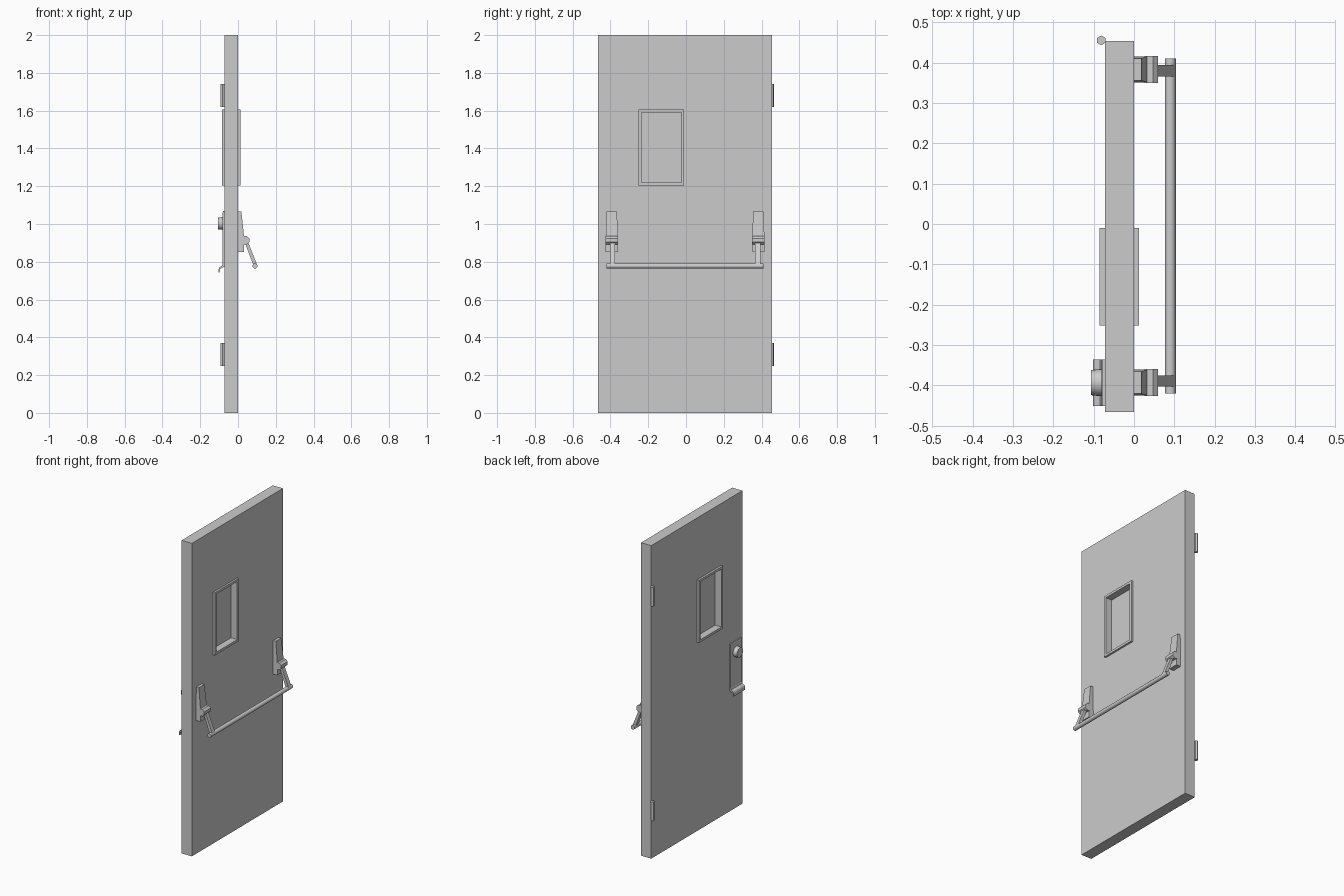
import bpy, bmesh, math
from mathutils import Vector

if "Cube" in bpy.data.objects:
    bpy.data.objects.remove(bpy.data.objects["Cube"])


def finish(name, bm):
    bmesh.ops.recalc_face_normals(bm, faces=bm.faces)
    me = bpy.data.meshes.new(name)
    bm.to_mesh(me)
    bm.free()
    ob = bpy.data.objects.new(name, me)
    bpy.context.collection.objects.link(ob)
    return ob


def box(name, x0, x1, y0, y1, z0, z1):
    bm = bmesh.new()
    bmesh.ops.create_cube(bm, size=1)
    for v in bm.verts:
        v.co = Vector((x0 + (v.co.x + .5) * (x1 - x0),
                       y0 + (v.co.y + .5) * (y1 - y0),
                       z0 + (v.co.z + .5) * (z1 - z0)))
    return finish(name, bm)


def extrude_y(name, profile, yc, width, taper_above=None, taper=1.0):
    """Extrude an (x, z) profile along y, optionally narrowing its upper end."""
    bm = bmesh.new()
    f = bm.faces.new([bm.verts.new((x, -width / 2, z)) for x, z in profile])
    ext = bmesh.ops.extrude_face_region(bm, geom=[f])["geom"]
    for v in ext:
        if isinstance(v, bmesh.types.BMVert):
            v.co.y = width / 2
    for v in bm.verts:
        if taper_above is not None and v.co.z > taper_above:
            v.co.y *= taper
        v.co.y += yc
    return finish(name, bm)


def rod(name, center, axis, length, r1, r2, sides, smooth=True):
    bm = bmesh.new()
    bmesh.ops.create_cone(bm, cap_ends=True, segments=sides,
                          radius1=r1, radius2=r2, depth=length)
    q = Vector((0, 0, 1)).rotation_difference(Vector(axis))
    for v in bm.verts:
        v.co = q @ v.co + Vector(center)
    ob = finish(name, bm)
    if smooth:
        bpy.ops.object.select_all(action='DESELECT')
        ob.select_set(True)
        bpy.context.view_layer.objects.active = ob
        bpy.ops.object.shade_smooth_by_angle(angle=math.radians(35))
    return ob


def cut(ob, cutter):
    m = ob.modifiers.new("cut", 'BOOLEAN')
    m.object = cutter
    m.operation = 'DIFFERENCE'
    m.solver = 'EXACT'
    cutter.hide_render = True
    cutter.hide_viewport = True


# Door leaf with window opening
door = box("door_leaf", -.072, 0, -.466, .454, 0, 2)
cut(door, box("leaf_cutter", -.2, .2, -.245, -.018, 1.211, 1.598))

# Window frame and recessed pane
frame = box("window_frame", -.085, .012, -.251, -.010, 1.205, 1.605)
cut(frame, box("frame_cutter", -.2, .2, -.236, -.025, 1.22, 1.59))
box("window_pane", -.040, -.032, -.240, -.021, 1.216, 1.594)

# Hinge barrels
for label, z in (("lower", .31), ("upper", 1.68)):
    rod(label + "_hinge", (-.081, .455, z), (0, 0, 1), .122, .012, .012, 6, False)

# Push bar brackets: tapered housing, pivot knuckle, swinging arm
housing = [(0, 1.065), (.018, 1.065), (.032, .935), (.032, .853), (0, .853)]
knuckle = [(.026, .936), (.047, .936), (.060, .924), (.060, .905),
           (.047, .892), (.026, .892)]
arm = [(.034, .908), (.050, .912), (.102, .782), (.084, .774)]
for label, y in (("hinge_side", .383), ("latch_side", -.393)):
    extrude_y(label + "_housing", housing, y, .064, 1.0, .86)
    extrude_y(label + "_knuckle", knuckle, y, .067)
    extrude_y(label + "_arm", arm, y - .003 if y > 0 else y + .004, .028)

# Push bar
rod("push_bar", (.090, -.005, .778), (0, 1, 0), .83, .0135, .0135, 12)

# Outside lock plate with hooked pull lip
plate = [(-.070, 1.07), (-.079, 1.07), (-.081, 1.06), (-.081, .79),
         (-.084, .780), (-.098, .771), (-.102, .762), (-.102, .742),
         (-.097, .742), (-.096, .760), (-.082, .770), (-.070, .772)]
extrude_y("lock_plate", plate, -.393, .115)

# Lock cylinder
rod("lock_cylinder", (-.093, -.393, 1.003), (-1, 0, 0), .028, .034, .031, 24)
